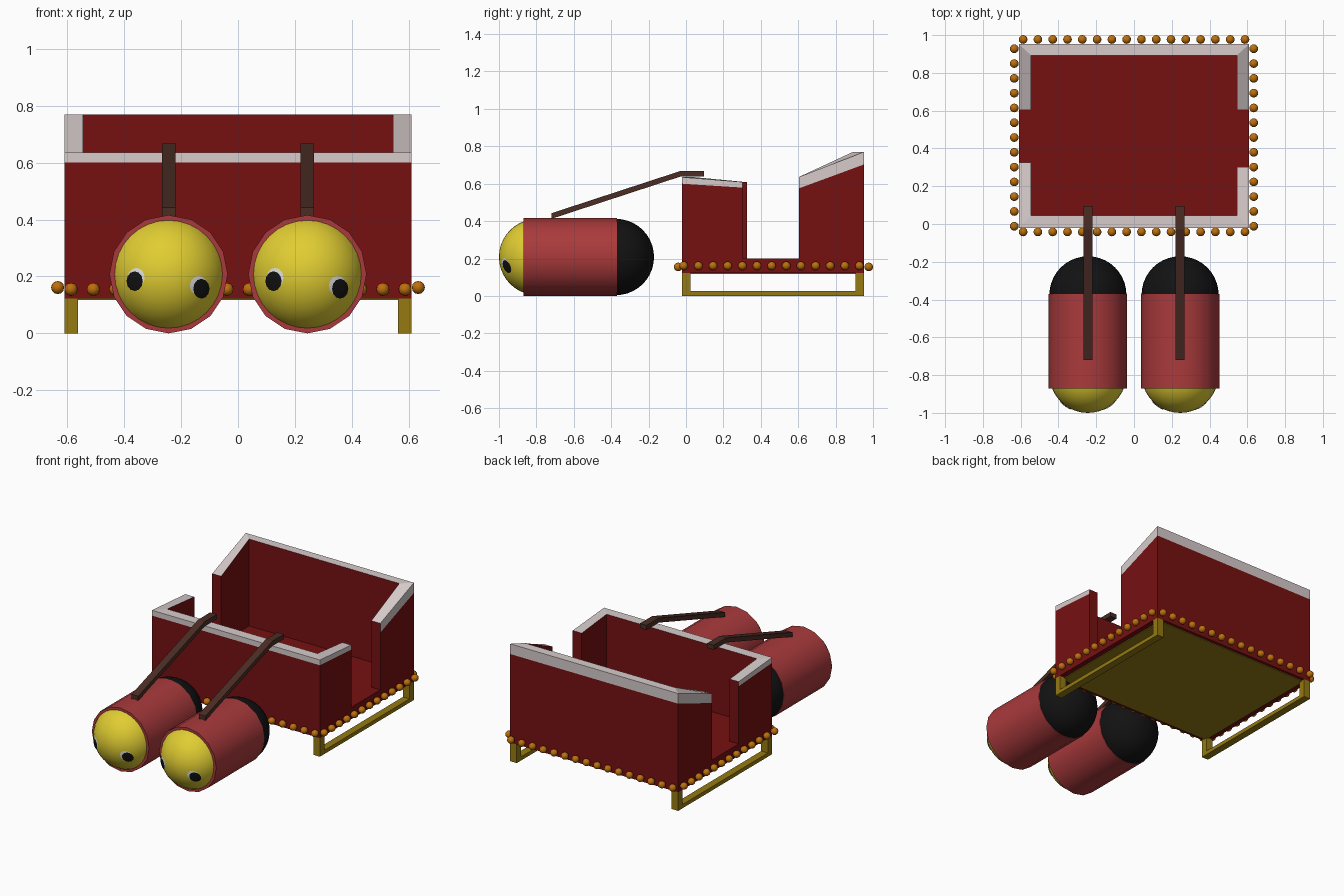
import bpy, bmesh, math
from mathutils import Matrix, Vector

if "Cube" in bpy.data.objects:
    bpy.data.objects.remove(bpy.data.objects["Cube"])


def material(name, r, g, b):
    m = bpy.data.materials.new(name)
    m.diffuse_color = (r, g, b, 1)
    m.use_nodes = True
    m.node_tree.nodes["Principled BSDF"].inputs["Base Color"].default_value = m.diffuse_color
    return m


RED = material("deep red", 0.18, 0.005, 0.0055)
TRIM = material("pale trim", 0.68, 0.60, 0.60)
GOLD = material("dull gold", 0.30, 0.195, 0.006)
AMBER = material("amber", 0.51, 0.16, 0.004)
ROSE = material("rose red", 0.40, 0.042, 0.045)
YELLOW = material("yellow", 0.75, 0.61, 0.032)
BLACK = material("black", 0.006, 0.006, 0.006)
WHITE = material("eye white", 0.8, 0.8, 0.8)
BROWN = material("brown leather", 0.07, 0.026, 0.018)


def finish(name, bm, *mats, fix=True):
    if fix:
        bmesh.ops.recalc_face_normals(bm, faces=bm.faces)
    me = bpy.data.meshes.new(name)
    bm.to_mesh(me)
    bm.free()
    for m in mats:
        me.materials.append(m)
    ob = bpy.data.objects.new(name, me)
    bpy.context.collection.objects.link(ob)
    return ob


def add_box(bm, x0, x1, y0, y1, z0, z1):
    mat = Matrix.Translation(((x0 + x1) / 2, (y0 + y1) / 2, (z0 + z1) / 2))
    mat = mat @ Matrix.Diagonal((x1 - x0, y1 - y0, z1 - z0, 1))
    bmesh.ops.create_cube(bm, size=1, matrix=mat)


def add_sphere(bm, pos, r, u, v):
    mat = Matrix.Translation(pos) @ Matrix.Rotation(math.pi / 2, 4, 'X')
    bmesh.ops.create_uvsphere(bm, u_segments=u, v_segments=v, radius=r, matrix=mat)


def smooth(bm):
    for f in bm.faces:
        f.smooth = True


X, XI = 0.61, 0.545          # outer and inner half widths of the sleigh
Y0, Y1 = -0.022, 0.952       # front and back of the sleigh

# Floor slab and the gold plate beneath it
bm = bmesh.new()
add_box(bm, -X, X, Y0, Y1, 0.122, 0.20)
finish("floor", bm, RED)
bm = bmesh.new()
add_box(bm, -0.575, 0.575, Y0 + 0.02, Y1 - 0.02, 0.117, 0.123)
finish("underside_plate", bm, GOLD)


# U-shaped walls: red, with a pale band on the outside and top
def u_wall(name, outer, inner, band):
    bm = bmesh.new()
    cols = []
    for (ox, oy), (ix, iy), (zb, zt) in zip(outer, inner, band):
        cols.append([bm.verts.new(p) for p in (
            (ox, oy, 0.2), (ox, oy, zb), (ox, oy, zt), (ix, iy, zt), (ix, iy, 0.2))])
    for a, b in zip(cols, cols[1:]):
        for k in range(5):
            n = (k + 1) % 5
            f = bm.faces.new((a[k], a[n], b[n], b[k]))
            f.material_index = 1 if k in (1, 2) else 0
    bm.faces.new(cols[0])
    bm.faces.new(cols[-1])
    finish(name, bm, RED, TRIM)


u_wall("back_wall",
       [(-X, 0.604), (-X, Y1), (X, Y1), (X, 0.604)],
       [(-XI, 0.604), (-XI, 0.893), (XI, 0.893), (XI, 0.604)],
       [(0.575, 0.636), (0.703, 0.77), (0.703, 0.77), (0.575, 0.636)])
u_wall("front_wall",
       [(-X, 0.325), (-X, Y0), (X, Y0), (X, 0.303)],
       [(-XI, 0.325), (-XI, 0.045), (XI, 0.045), (XI, 0.303)],
       [(0.578, 0.608), (0.60, 0.635), (0.60, 0.635), (0.579, 0.609)])

# Runners: a rail and two posts on each side
for side, s in (("left", -1), ("right", 1)):
    bm = bmesh.new()
    xa, xb = sorted((s * 0.562, s * X))
    add_box(bm, xa, xb, Y0, Y1, 0, 0.025)
    add_box(bm, xa, xb, Y0, Y0 + 0.045, 0.025, 0.122)
    add_box(bm, xa, xb, Y1 - 0.045, Y1, 0.025, 0.122)
    finish(side + "_runner", bm, GOLD)

# Row of beads around the base
bm = bmesh.new()
for i in range(16):
    for y in (-0.042, 0.977):
        add_sphere(bm, (-0.587 + i * 0.0783, y, 0.155), 0.023, 12, 8)
for i in range(13):
    for x in (-0.634, 0.634):
        add_sphere(bm, (x, -0.012 + i * 0.0783, 0.161), 0.023, 12, 8)
smooth(bm)
finish("beads", bm, AMBER)

# Pulling animals: a rose cylinder with a yellow face ball and a black tail ball
R, ZC, FACE_Y, TAIL_Y = 0.204, 0.208, -0.796, -0.375


def eye_plate(bm, cx, dx, dz, rx, rz, lift):
    """Oval patch laid on the face ball, lifted slightly off the surface."""
    def on_ball(u, w):
        d = Vector((u, -math.sqrt(R * R - u * u - w * w), w)).normalized()
        return bm.verts.new(Vector((cx, FACE_Y, ZC)) + d * (R + lift))
    rings = [[on_ball(dx + k * rx * math.cos(t * math.pi / 6),
                      dz + k * rz * math.sin(t * math.pi / 6)) for t in range(12)]
             for k in (0.5, 1)]
    bm.faces.new(rings[0])
    for t in range(12):
        n = (t + 1) % 12
        bm.faces.new((rings[0][t], rings[1][t], rings[1][n], rings[0][n]))


for side, cx in (("left", -0.244), ("right", 0.244)):
    bm = bmesh.new()
    turn = Matrix.Translation((cx, -0.62, ZC)) @ Matrix.Rotation(math.pi / 2, 4, 'X')
    bmesh.ops.create_cone(bm, cap_ends=True, segments=16, radius1=0.208,
                          radius2=0.208, depth=0.50, matrix=turn)
    for f in bm.faces:
        f.smooth = len(f.verts) == 4
    finish(side + "_animal_body", bm, ROSE)

    for part, y, mat in (("face", FACE_Y, YELLOW), ("tail_end", TAIL_Y, BLACK)):
        bm = bmesh.new()
        add_sphere(bm, (cx, y, ZC), R, 32, 20)
        smooth(bm)
        finish(side + "_animal_" + part, bm, mat)

    bm = bmesh.new()
    eye_plate(bm, cx, -0.113, -0.012, 0.030, 0.034, 0.002)
    eye_plate(bm, cx, 0.105, -0.040, 0.031, 0.034, 0.002)
    finish(side + "_animal_eyes", bm, WHITE, fix=False)
    bm = bmesh.new()
    eye_plate(bm, cx, -0.117, -0.024, 0.028, 0.034, 0.004)
    eye_plate(bm, cx, 0.113, -0.050, 0.028, 0.034, 0.004)
    finish(side + "_animal_pupils", bm, BLACK, fix=False)

    # Bent strap from the animal's back over the front wall
    path = [(-0.72, 0.412), (-0.03, 0.638), (0.095, 0.638)]
    bm = bmesh.new()
    rows = []
    for y, z in path:
        rows.append([bm.verts.new((cx + a * 0.024, y, z + h))
                     for a, h in ((-1, 0), (1, 0), (1, 0.03), (-1, 0.03))])
    for a, b in zip(rows, rows[1:]):
        for k in range(4):
            n = (k + 1) % 4
            bm.faces.new((a[k], a[n], b[n], b[k]))
    bm.faces.new(rows[0])
    bm.faces.new(rows[-1])
    finish(side + "_strap", bm, BROWN)
